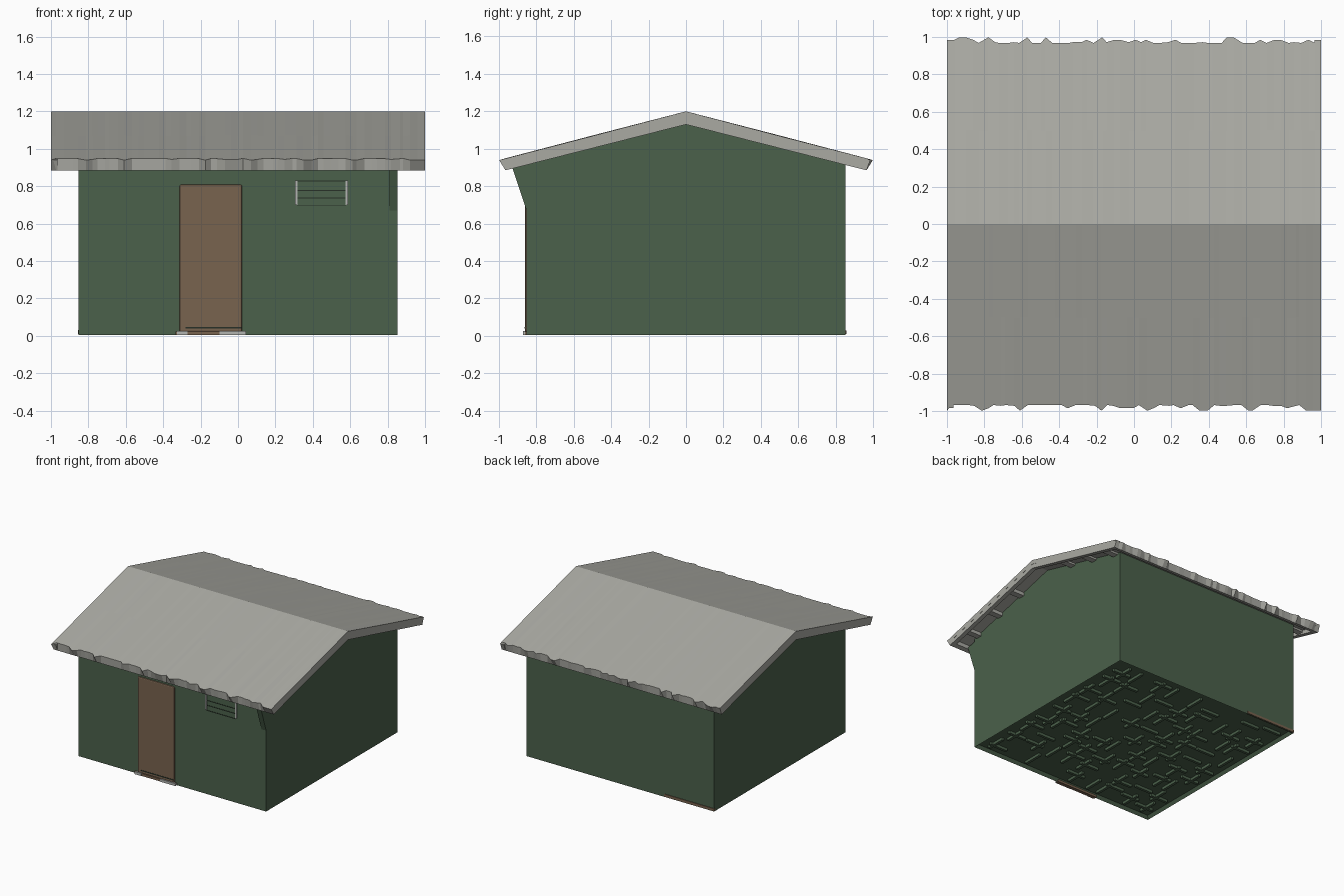
import bpy, bmesh, random
from mathutils import Vector

random.seed(4)
cube = bpy.data.objects.get("Cube")
if cube:
    bpy.data.objects.remove(cube, do_unlink=True)


def material(name, rgb):
    m = bpy.data.materials.new(name)
    m.use_nodes = True
    m.diffuse_color = (*rgb, 1)
    bsdf = next(n for n in m.node_tree.nodes if n.type == 'BSDF_PRINCIPLED')
    bsdf.inputs["Base Color"].default_value = (*rgb, 1)
    bsdf.inputs["Roughness"].default_value = 0.9
    return m


GREEN = material("wall green", (0.07, 0.12, 0.07))
GREY = material("roof grey", (0.40, 0.40, 0.365))
BROWN = material("door brown", (0.19, 0.125, 0.078))
PALE = material("pale grey trim", (0.45, 0.46, 0.44))
DARK = material("dark slat", (0.02, 0.03, 0.02))


def finish(name, bm, mat):
    bmesh.ops.recalc_face_normals(bm, faces=bm.faces)
    mesh = bpy.data.meshes.new(name)
    bm.to_mesh(mesh)
    bm.free()
    mesh.materials.append(mat)
    obj = bpy.data.objects.new(name, mesh)
    bpy.context.collection.objects.link(obj)
    return obj


def loft(name, sections, mat):
    """Join equal closed sections (lists of points) into a capped solid."""
    bm = bmesh.new()
    rings = [[bm.verts.new(p) for p in s] for s in sections]
    n = len(rings[0])
    for a, b in zip(rings, rings[1:]):
        for i in range(n):
            j = (i + 1) % n
            bm.faces.new((a[i], a[j], b[j], b[i]))
    bm.faces.new(rings[0])
    bm.faces.new(rings[-1])
    return finish(name, bm, mat)


def prism(name, profile, x0, x1, mat):
    return loft(name, [[(x, y, z) for y, z in profile] for x in (x0, x1)], mat)


def add_box(bm, lo, hi):
    lo, hi = Vector(lo), Vector(hi)
    r = bmesh.ops.create_cube(bm, size=1)
    for v in r["verts"]:
        v.co = (lo + hi) / 2 + Vector(c * s for c, s in zip(v.co, hi - lo))


def box(name, lo, hi, mat):
    bm = bmesh.new()
    add_box(bm, lo, hi)
    return finish(name, bm, mat)


def top_z(y):
    return 1.2 - 0.26 * abs(y)


def under_z(y):
    return 1.13 - 0.254 * abs(y)


def sheet_z(y):
    return 1.165 - 0.257 * abs(y)


# Gabled wall shell, its base hollowed to leave a rim
W = 0.852
walls = prism("walls", [(-W, 0.005), (W, 0.005), (W, sheet_z(W) + 0.005),
                        (0, sheet_z(0) + 0.005), (-W, sheet_z(W) + 0.005)], -W, W, GREEN)
bm = bmesh.new()
bm.from_mesh(walls.data)
base = [f for f in bm.faces if f.normal.z < -0.9]
bmesh.ops.inset_region(bm, faces=base, thickness=0.025)
for v in base[0].verts:
    v.co.z += 0.025
bm.to_mesh(walls.data)
bm.free()

# Irregular lattice of battens beneath the floor
bm = bmesh.new()
cells, reach, half = 9, 0.80, 0.011
step = 2 * reach / cells
for i in range(cells):
    for j in range(cells):
        a, b = -reach + i * step, -reach + (j + random.uniform(0.2, 0.8)) * step
        if random.random() < 0.8:
            add_box(bm, (a, b - half, 0.008), (a + step * 0.9, b + half, 0.032))
        if random.random() < 0.8:
            add_box(bm, (b - half, a, 0.008), (b + half, a + step * 0.9, 0.032))
finish("floor_battens", bm, GREEN)

# Roof slopes with a ragged upper eave edge
columns = 56
for side, name in ((-1, "front_roof"), (1, "back_roof")):
    sections = []
    for k in range(columns + 1):
        x = -1 + 2 * k / columns
        if 0 < k < columns:
            x += random.uniform(-0.01, 0.01)
        lip = random.choice((0.968, 0.968, 0.972, 0.985, 0.998))
        wave = random.uniform(-0.002, 0.001)
        profile = [(0, 1.2), (0.5, top_z(0.5) + wave), (lip, top_z(0.97) - (lip - 0.97) * 0.3),
                   (0.965, under_z(0.965)), (0.93, under_z(0.93)),
                   (0.93, sheet_z(0.93)), (0, sheet_z(0))]
        sections.append([(x, side * y, z) for y, z in profile])
    loft(name, sections, GREY)

# Gable edge boards and the slats under each overhang
for side, name in ((-1, "right"), (1, "left")):
    outline = [(-0.965, under_z(0.965)), (0, under_z(0)), (0.965, under_z(0.965)),
               (0.985, top_z(0.985) - 0.003), (0, 1.199), (-0.985, top_z(0.985) - 0.003)]
    prism(name + "_gable_board", outline, side * 0.965, side * 0.999, GREY)
    bm = bmesh.new()
    for y in (-0.8, -0.55, -0.3, 0.3, 0.55, 0.8):
        z = sheet_z(y)
        xs = sorted((side * 0.84, side * 0.97))
        add_box(bm, (xs[0], y - 0.025, z - 0.022), (xs[1], y + 0.025, z + 0.01))
    finish(name + "_overhang_slats", bm, GREY)

# Sloping brace under the front eave at the left corner
prism("corner_brace", [(-W, 0.67), (-0.93, 0.905), (-W, 0.92)], 0.81, W, GREEN)

# Door with softened corners, dark foot gap and sill
door = box("door", (-0.312, -0.861, 0.02), (0.022, -0.84, 0.808), BROWN)
bevel = door.modifiers.new("soft_corners", 'BEVEL')
bevel.width, bevel.segments = 0.008, 2
box("door_foot_gap", (-0.28, -0.863, 0.04), (0.02, -0.858, 0.048), DARK)
box("door_sill", (-0.335, -0.868, 0.004), (0.04, -0.84, 0.024), BROWN)
for lo, hi in ((-0.325, -0.27), (-0.10, 0.042)):
    box("sill_patch", (lo, -0.871, 0.004), (hi, -0.86, 0.025), PALE)

# Small window: green pane, pale side frames, dark bars
box("window_pane", (0.315, -0.857, 0.69), (0.58, -0.85, 0.828), GREEN)
for x in (0.305, 0.575):
    box("window_side_frame", (x, -0.861, 0.70), (x + 0.012, -0.85, 0.83), PALE)
for z in (0.693, 0.735, 0.775, 0.825):
    box("window_bar", (0.315, -0.860, z), (0.577, -0.85, z + 0.005), DARK)

# Brown strip at the foot of the back wall
box("back_foot_strip", (-0.855, 0.84, 0.01), (-0.40, 0.857, 0.03), BROWN)
